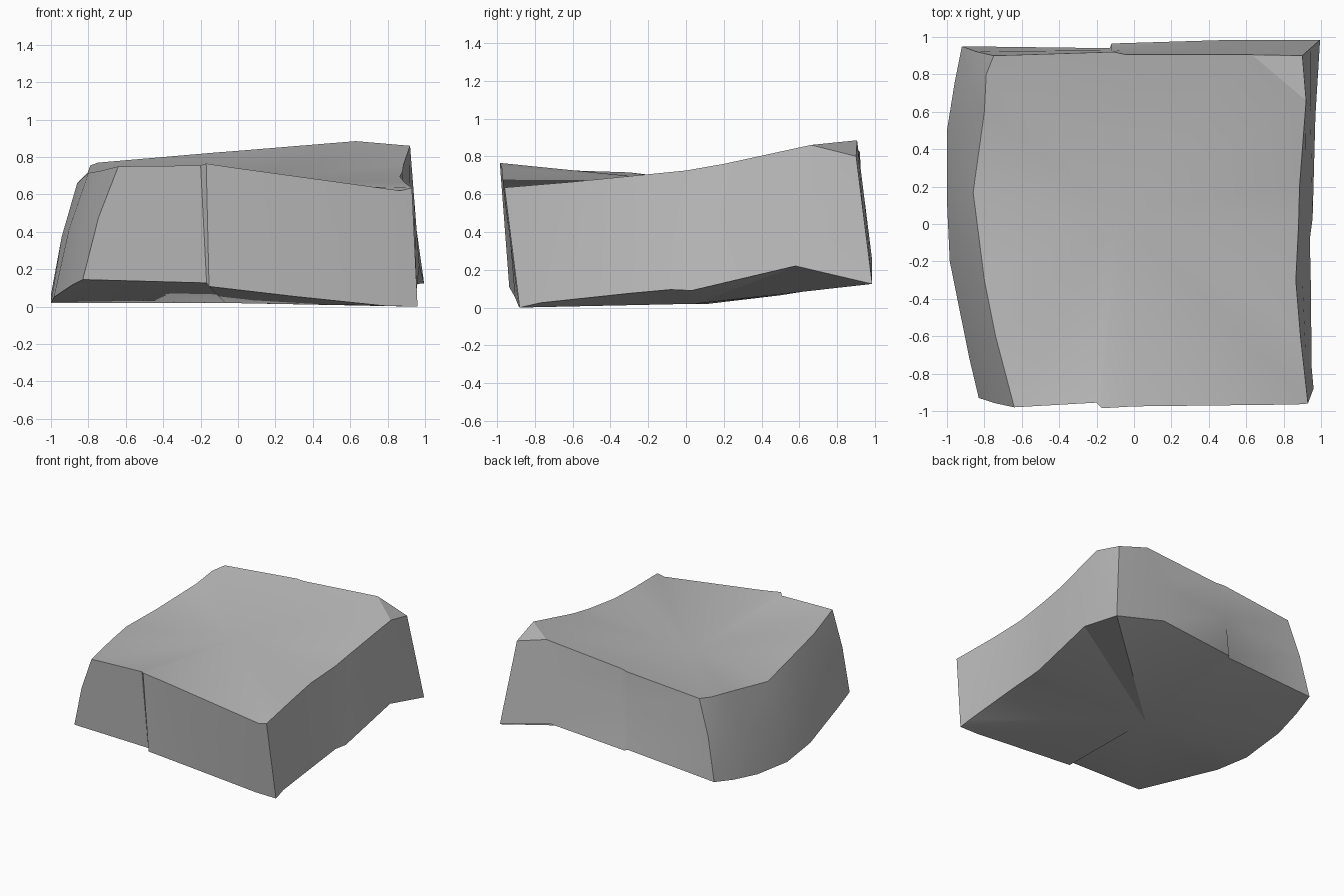
import bpy
import bmesh
import math
from mathutils import Vector

default_cube = bpy.data.objects.get("Cube")
if default_cube:
    bpy.data.objects.remove(default_cube, do_unlink=True)

# Stone colour
stone = bpy.data.materials.new("grey_stone")
stone.use_nodes = True
stone_colour = (0.5, 0.5, 0.5, 1)
stone.diffuse_color = stone_colour
stone.node_tree.nodes["Principled BSDF"].inputs["Base Color"].default_value = stone_colour

# Each side is a row of (top corner, bottom corner) pairs, counterclockwise
front_side = [
    ((-.2, -.955, .755), (-.168, -.92, .127)),   # front crack
    ((-.17, -.985, .765), (-.155, -.935, .108)),
    ((0, -.975, .74), (.3, -.905, .055)),
    ((.87, -.965, .62), (.78, -.885, .005)),
]
left_side = [
    ((.93, -.96, .635), (.96, -.88, 0)),
    ((.89, -.6, .665), (.95, -.77, .025)),
    ((.865, -.3, .695), (.945, -.3, .075)),
    ((.88, 0, .725), (.94, -.08, .095)),
    ((.885, .2, .76), (.955, .03, .09)),
    ((.92, .66, .86), (.97, .58, .22)),
]
back_side = [
    ((.9, .9, .8), (.995, .985, .125)),          # chipped corner
    ((.63, .905, .885), (.535, .985, .25)),
    ((-.04, .905, .83), (-.12, .965, .2)),       # back crack
    ((-.11, .92, .825), (-.13, .94, .2)),
]
right_side = [
    ((-.75, .9, .77), (-.92, .95, .15)),
    ((-.79, .8, .755), (-.96, .75, .105)),
    ((-.8, .6, .72), (-1, .5, .065)),
    ((-.86, .17, .66), (-1, .12, .02)),
    ((-.8, -.3, .715), (-.985, -.2, .05)),
    ((-.74, -.6, .725), (-.88, -.72, .12)),
    ((-.64, -.98, .75), (-.83, -.93, .145)),
]
columns = front_side + left_side + back_side + right_side
chip = len(front_side) + len(left_side)

bm = bmesh.new()


def add_ring(points):
    return [bm.verts.new(point) for point in points]


def fan(ring, centre, upward):
    """Close a ring with triangles meeting at a centre point."""
    hub = bm.verts.new(centre)
    for i, vert in enumerate(ring):
        following = ring[(i + 1) % len(ring)]
        bm.faces.new((vert, following, hub) if upward else (following, vert, hub))


def belly(pair):
    """Point halfway up the wall, swelling outward on the rounded side."""
    top, bottom = map(Vector, pair)
    middle = top.lerp(bottom, .45)
    if pair in right_side:
        middle.x -= .02
    return middle


# Walls
top_ring = add_ring(top for top, bottom in columns)
middle_ring = add_ring(belly(pair) for pair in columns)
bottom_ring = add_ring(bottom for top, bottom in columns)
for upper, lower in ((top_ring, middle_ring), (middle_ring, bottom_ring)):
    for i in range(len(columns)):
        j = (i + 1) % len(columns)
        bm.faces.new((lower[i], lower[j], upper[j], upper[i]))

# Chipped corner, dished top and shallow underside
bm.faces.new(top_ring[chip - 1:chip + 2])
fan(top_ring[:chip] + top_ring[chip + 1:], (-.08, .06, .66), True)
fan(bottom_ring, (-.07, .05, .02), False)

bmesh.ops.recalc_face_normals(bm, faces=bm.faces)
mesh = bpy.data.meshes.new("stone_block")
bm.to_mesh(mesh)
bm.free()
mesh.materials.append(stone)

block = bpy.data.objects.new("stone_block", mesh)
bpy.context.collection.objects.link(block)
bpy.ops.object.select_all(action="DESELECT")
block.select_set(True)
bpy.context.view_layer.objects.active = block
bpy.ops.object.shade_smooth_by_angle(angle=math.radians(30))
